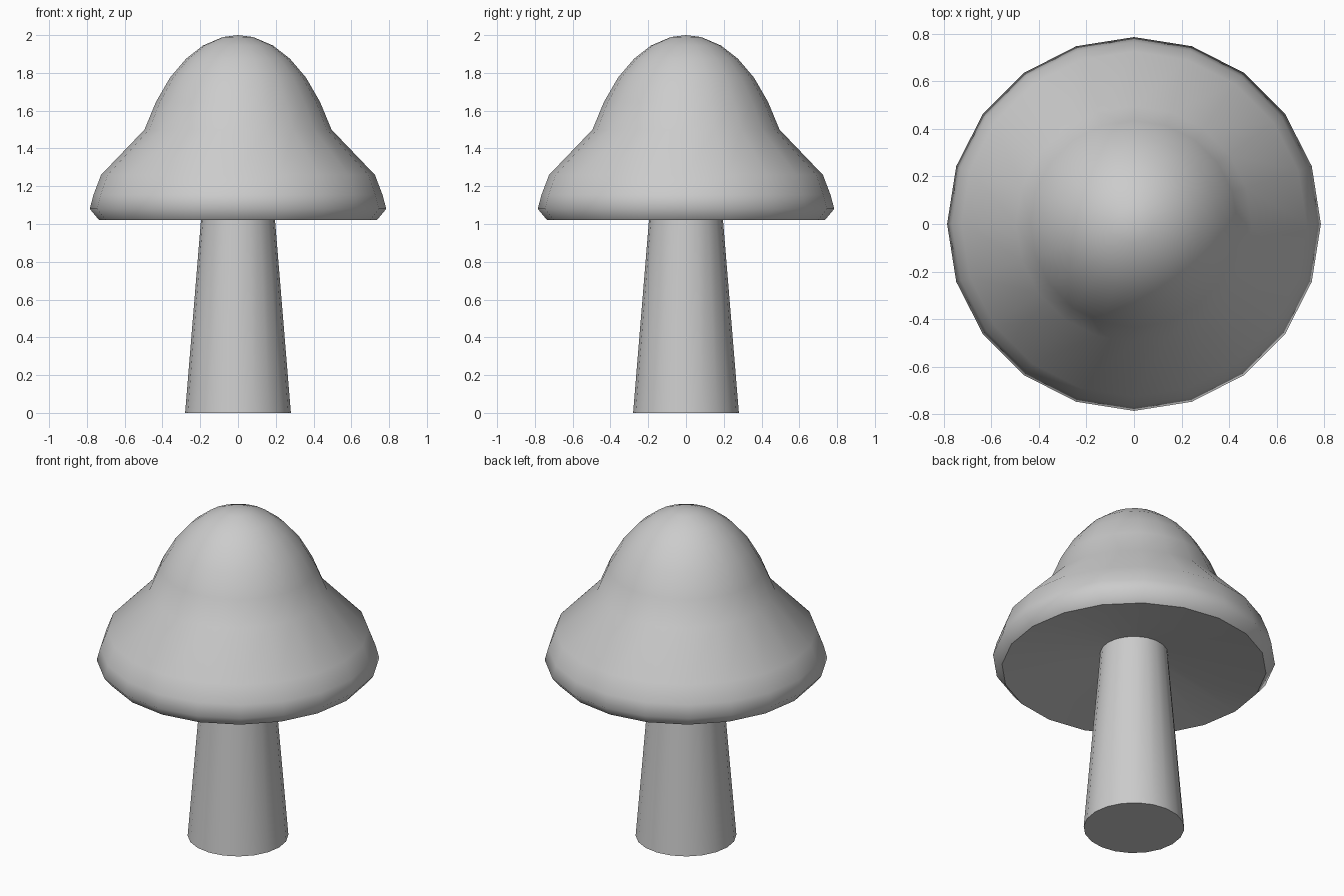
import bpy, bmesh, math

if "Cube" in bpy.data.objects:
    bpy.data.objects.remove(bpy.data.objects["Cube"])

SIDES = 20


def lathe(name, profile, sharp_rings=()):
    """Revolve (radius, z) points about z, smooth shaded, with chosen rings kept sharp."""
    bm = bmesh.new()
    rings = []
    for r, z in profile:
        if r == 0:
            rings.append([bm.verts.new((0, 0, z))] * SIDES)
        else:
            rings.append([bm.verts.new((r * math.cos(2 * math.pi * i / SIDES),
                                        r * math.sin(2 * math.pi * i / SIDES), z))
                          for i in range(SIDES)])
    for low, high in zip(rings, rings[1:]):
        for i in range(SIDES):
            j = (i + 1) % SIDES
            corners = dict.fromkeys((low[i], low[j], high[j], high[i]))
            bm.faces.new(list(corners)).smooth = True
    for k in sharp_rings:
        for i in range(SIDES):
            bm.edges.get((rings[k][i], rings[k][(i + 1) % SIDES])).smooth = False
    bmesh.ops.recalc_face_normals(bm, faces=bm.faces)
    mesh = bpy.data.meshes.new(name)
    bm.to_mesh(mesh)
    bm.free()
    obj = bpy.data.objects.new(name, mesh)
    bpy.context.collection.objects.link(obj)
    return obj


# Tapered stem, tucked into the hollow underside of the cap
lathe("stem", [(0, 0), (0.28, 0), (0.187, 1.13), (0, 1.13)], sharp_rings=(1, 2))

# Bell-shaped cap with a shallow conical underside and a crisp lower rim
lathe("cap", [(0, 1.15), (0.19, 1.12), (0.735, 1.02), (0.785, 1.08), (0.765, 1.155),
              (0.725, 1.26), (0.495, 1.50), (0.435, 1.645), (0.36, 1.775),
              (0.275, 1.875), (0.185, 1.945), (0.08, 1.99), (0, 2.0)],
      sharp_rings=(2,))
